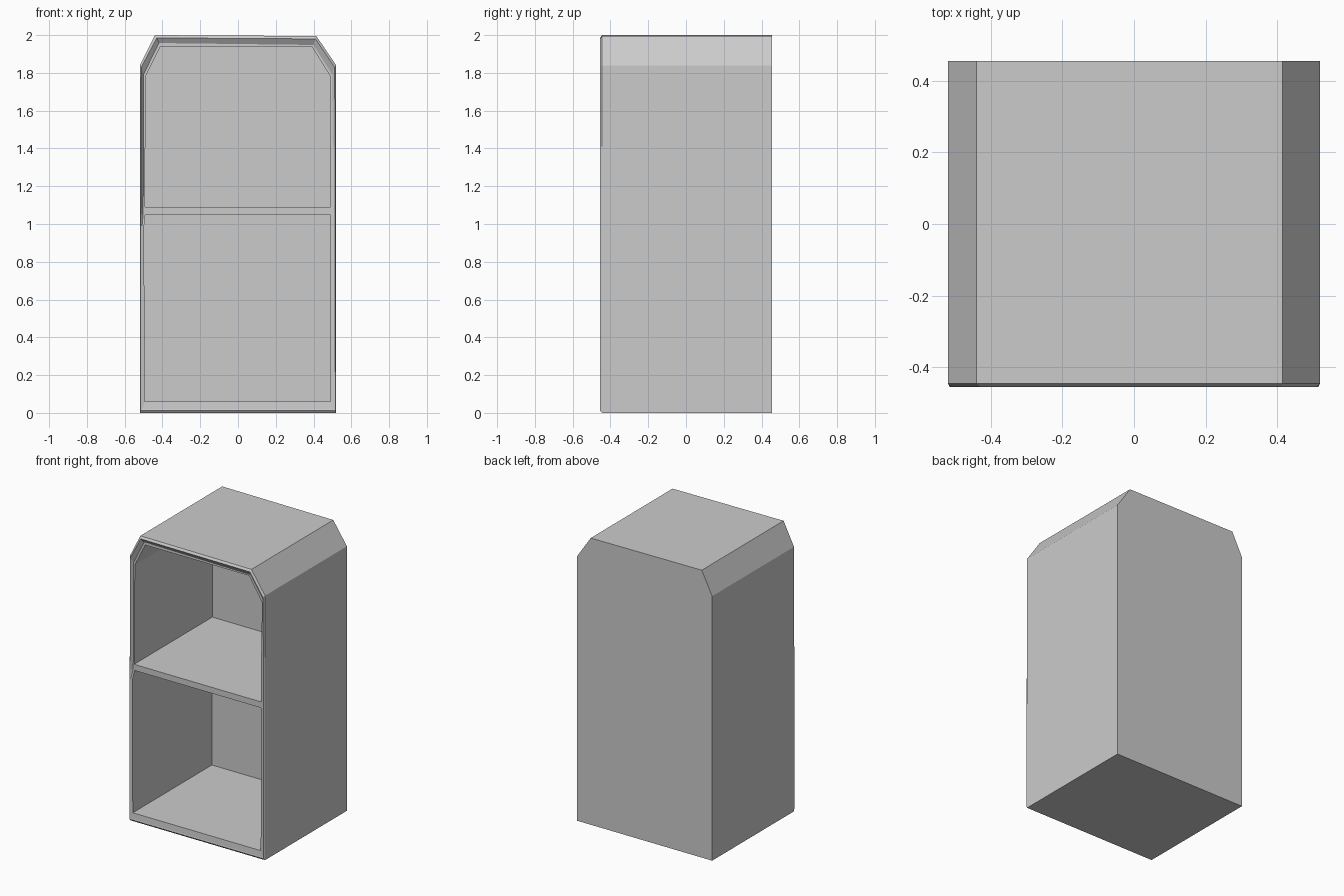
import bpy, bmesh

if "Cube" in bpy.data.objects:
    bpy.data.objects.remove(bpy.data.objects["Cube"])


def mesh_object(name, bm):
    bmesh.ops.recalc_face_normals(bm, faces=bm.faces)
    mesh = bpy.data.meshes.new(name)
    bm.to_mesh(mesh)
    bm.free()
    obj = bpy.data.objects.new(name, mesh)
    bpy.context.collection.objects.link(obj)
    return obj


# Cross-sections run from bottom left, up the right side, over the top, down the left
outer = [(-.52, 0), (.52, 0), (.52, 1.41), (.52, 1.84), (.415, 1.995),
         (-.44, 2), (-.52, 1.84), (-.52, 1.05), (-.52, .99)]
bevel = [(-.515, .012), (.515, .012), (.514, 1.41), (.511, 1.83), (.41, 1.98),
         (-.43, 1.985), (-.512, 1.83), (-.515, 1.05), (-.515, .99)]
step = [(-.508, .02), (.508, .02), (.502, 1.41), (.497, 1.795), (.398, 1.948),
        (-.418, 1.958), (-.499, 1.795), (-.502, 1.05), (-.508, .99)]
opening = [(-.495, .06), (.49, .06), (.49, 1.41), (.49, 1.78), (.39, 1.94),
           (-.41, 1.94), (-.49, 1.78), (-.492, 1.05), (-.497, .99)]
step_y = [-.453, -.453, -.45, -.435, -.435, -.435, -.435, -.435, -.453]
mouth_y = [-.45, -.45, -.445, -.435, -.435, -.435, -.435, -.435, -.45]

# Hollow cabinet shell with a bevelled, stepped front rim
bm = bmesh.new()
sections = [(outer, [.455] * 9), (outer, [-.445] * 9), (bevel, [-.455] * 9),
            (step, step_y), (opening, mouth_y), (opening, [.42] * 9)]
rings = [[bm.verts.new((x, y, z)) for (x, z), y in zip(pts, ys)]
         for pts, ys in sections]
for a, b in zip(rings, rings[1:]):
    for i in range(9):
        j = (i + 1) % 9
        bm.faces.new((a[i], a[j], b[j], b[i]))
bm.faces.new(rings[0])
bm.faces.new(rings[-1])
mesh_object("cabinet_shell", bm)

# Middle shelf
bm = bmesh.new()
bmesh.ops.create_cube(bm, size=1)
bmesh.ops.scale(bm, vec=(.985, .86, .042), verts=bm.verts)
bmesh.ops.translate(bm, vec=(-.001, -.01, 1.069), verts=bm.verts)
mesh_object("shelf", bm)
